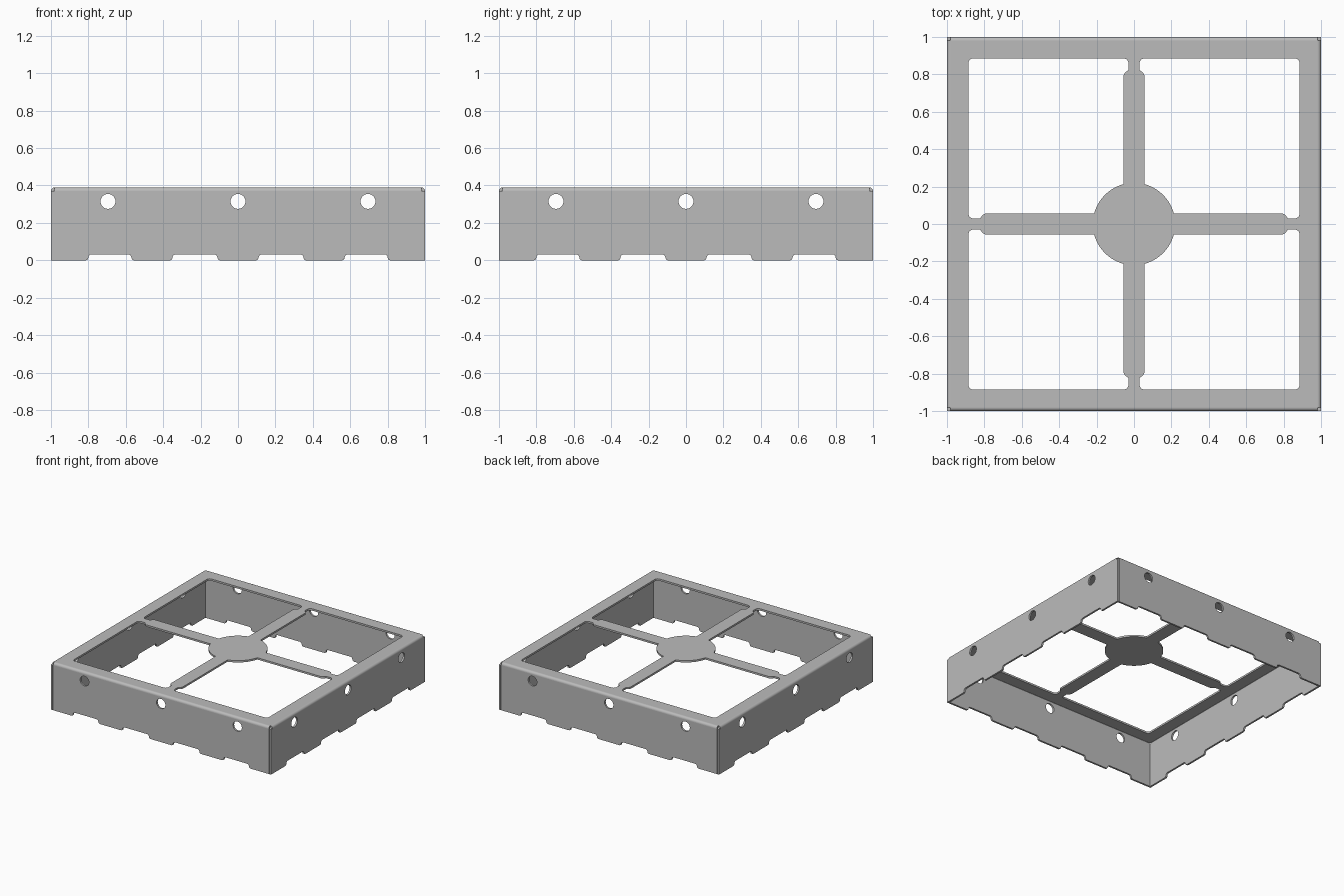
import bpy, math
from mathutils import Matrix

cube = bpy.data.objects.get("Cube")
if cube:
    bpy.data.objects.remove(cube, do_unlink=True)

H, T, R = 0.39, 0.015, 0.02      # height, sheet thickness, outer bend radius
E = 1 - R                        # edge of the flat top

steel = bpy.data.materials.new("grey_steel")
steel.use_nodes = True
steel.diffuse_color = (0.5, 0.5, 0.5, 1)
steel.node_tree.nodes["Principled BSDF"].inputs["Base Color"].default_value = (0.5, 0.5, 0.5, 1)


def arc(cx, cy, r, a0, a1, n=8):
    return [(cx + r * math.cos(math.radians(a0 + (a1 - a0) * i / n)),
             cy + r * math.sin(math.radians(a0 + (a1 - a0) * i / n))) for i in range(n + 1)]


def sheet(name, loops, depth, matrix):
    """Fill closed outlines (inner ones become holes), thicken and place them."""
    curve = bpy.data.curves.new(name, 'CURVE')
    curve.dimensions = '2D'
    curve.fill_mode = 'BOTH'
    curve.extrude = depth / 2
    for pts in loops:
        spline = curve.splines.new('POLY')
        spline.points.add(len(pts) - 1)
        for p, (x, y) in zip(spline.points, pts):
            p.co = (x, y, 0, 1)
        spline.use_cyclic_u = True
    temp = bpy.data.objects.new(name + "_outline", curve)
    bpy.context.collection.objects.link(temp)
    bpy.context.view_layer.update()
    mesh = bpy.data.meshes.new_from_object(temp.evaluated_get(bpy.context.evaluated_depsgraph_get()))
    bpy.data.objects.remove(temp, do_unlink=True)
    mesh.transform(matrix)
    mesh.materials.clear()
    mesh.materials.append(steel)
    obj = bpy.data.objects.new(name, mesh)
    bpy.context.collection.objects.link(obj)
    bpy.ops.object.select_all(action='DESELECT')
    obj.select_set(True)
    bpy.context.view_layer.objects.active = obj
    bpy.ops.object.mode_set(mode='EDIT')
    bpy.ops.mesh.select_all(action='SELECT')
    bpy.ops.mesh.remove_doubles(threshold=0.0001)
    bpy.ops.mesh.normals_make_consistent(inside=False)
    bpy.ops.object.mode_set(mode='OBJECT')
    bpy.ops.object.shade_smooth_by_angle(angle=math.radians(30))
    return obj


# Top plate: four rounded windows leave the rim, spokes and round hub
r = 0.025
half = [(0.055, 0.795), (0.048, 0.81), (0.03, 0.822)] + arc(0.03 + r, 0.885 - r, r, 180, 90)
hub_angle = math.degrees(math.asin(0.055 / 0.22))
window = arc(0, 0, 0.22, hub_angle, 90 - hub_angle, 20) + half
window += arc(0.885 - r, 0.885 - r, r, 90, 0)
window += [(y, x) for x, y in reversed(half)]
windows = [[(sx * x, sy * y) for x, y in window] for sx in (1, -1) for sy in (1, -1)]
square = [(-E, -E), (E, -E), (E, E), (-E, E)]
sheet("top_plate", [square] + windows, T, Matrix.Translation((0, 0, H - T / 2)))


def wall_outline(w):
    """Skirt with a notched lower edge and three round holes."""
    pts, depth, c = [(-w, 0)], 0.032, 0.018
    for a, b in ((-0.8, -0.57), (-0.35, -0.11), (0.11, 0.35), (0.57, 0.8)):
        pts += [(a - 0.012, 0), (a - 0.003, 0.005)]
        pts += arc(a + c, depth - c, c, 180, 90, 4) + arc(b - c, depth - c, c, 90, 0, 4)
        pts += [(b + 0.003, 0.005), (b + 0.012, 0)]
    pts += [(w, 0), (w, H - R), (-w, H - R)]
    holes = [arc(x, 0.315, 0.04, 0, 345, 23) for x in (-0.695, 0, 0.695)]
    return [pts] + holes


# Folded skirts and the rounded bends joining them to the plate
upright = Matrix.Rotation(math.pi / 2, 4, 'X')
bend = arc(0, 0, R, 0, 90) + arc(0, 0, R - T, 90, 0)
for i, side in enumerate(("front", "left", "back", "right")):
    turn = Matrix.Rotation(i * math.pi / 2, 4, 'Z')
    width = 1 if i % 2 else 1 - T - 0.002
    sheet(side + "_wall", wall_outline(width), T,
          turn @ Matrix.Translation((0, -1 + T / 2, 0)) @ upright)
    # profile x points outward (-y), profile y points up
    axes = Matrix(((0, 0, 1, 0), (-1, 0, 0, -E), (0, 1, 0, H - R), (0, 0, 0, 1)))
    sheet(side + "_bend", [bend], 2 * E, turn @ axes)
